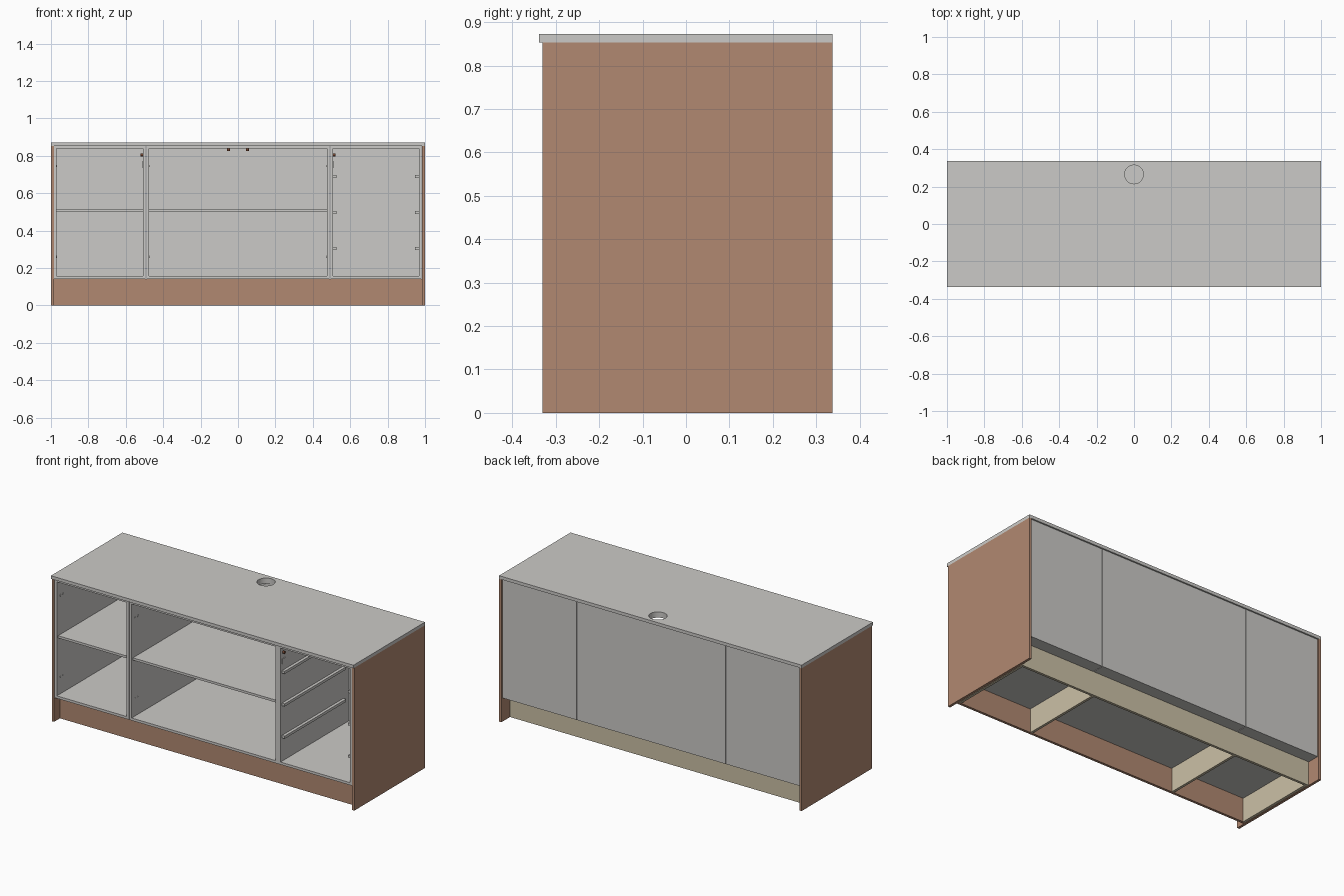
import bpy
import math
from mathutils import Vector

cube = bpy.data.objects.get("Cube")
if cube:
    bpy.data.objects.remove(cube, do_unlink=True)


def material(name, rgb):
    mat = bpy.data.materials.new(name)
    mat.use_nodes = True
    mat.diffuse_color = (*rgb, 1)
    mat.node_tree.nodes["Principled BSDF"].inputs["Base Color"].default_value = (*rgb, 1)
    return mat


GREY = material("light grey laminate", (0.60, 0.59, 0.57))
WOOD = material("brown wood", (0.44, 0.25, 0.165))
BEIGE = material("beige board", (0.60, 0.53, 0.38))
RUST = material("dark rust metal", (0.18, 0.06, 0.03))


def box(name, x, y, z, mat):
    """Box given by its (low, high) range on each axis."""
    lo, hi = Vector((x[0], y[0], z[0])), Vector((x[1], y[1], z[1]))
    bpy.ops.mesh.primitive_cube_add(size=1, location=(lo + hi) / 2)
    ob = bpy.context.object
    ob.name = name
    ob.scale = hi - lo
    bpy.ops.object.transform_apply(location=False, rotation=False, scale=True)
    ob.data.materials.append(mat)
    return ob


def disc(name, centre, radius, depth, axis, mat, sides=16):
    """Short cylinder along the x or z axis."""
    turn = (0, math.pi / 2, 0) if axis == "x" else (0, 0, 0)
    bpy.ops.mesh.primitive_cylinder_add(vertices=sides, radius=radius, depth=depth,
                                        location=centre, rotation=turn)
    ob = bpy.context.object
    ob.name = name
    bpy.ops.object.shade_smooth_by_angle()
    if mat:
        ob.data.materials.append(mat)
    return ob


# Main levels and depths
FRONT, BACK = -0.325, 0.328
BASE, TOP = 0.142, 0.853
T = 0.015

# Worktop and outer side panels
worktop = box("worktop", (-1, 1), (-0.338, 0.337), (TOP, 0.872), GREY)
box("right_side_panel", (0.985, 1), (-0.33, 0.337), (0, TOP), WOOD)
box("left_side_panel", (-1, -0.985), (-0.33, 0.337), (0, TOP), WOOD)


# Three open carcasses standing side by side
def carcass(name, x0, x1):
    inner = (x0 + T, x1 - T)
    box(name + "_wall_a", (x0, x0 + T), (FRONT, BACK), (BASE, TOP), GREY)
    box(name + "_wall_b", (x1 - T, x1), (FRONT, BACK), (BASE, TOP), GREY)
    box(name + "_floor", inner, (FRONT, BACK), (BASE, BASE + T), GREY)
    box(name + "_back", inner, (BACK - 0.008, BACK), (BASE + T, TOP - T), GREY)
    return box(name + "_ceiling", inner, (FRONT, BACK), (TOP - T, TOP), GREY)


carcass("cupboard", -0.985, -0.4935)
centre_ceiling = carcass("centre", -0.4905, 0.4905)
carcass("drawer_unit", 0.4935, 0.982)

for name, x in (("cupboard_shelf", (-0.97, -0.5085)), ("centre_shelf", (-0.4755, 0.4755))):
    box(name, x, (FRONT + 0.012, BACK - 0.008), (0.498, 0.512), GREY)

# Cable hole through worktop and centre ceiling
cutter = disc("cable_hole_cutter", (0, 0.265, 0.855), 0.05, 0.2, "z", None, 40)
cutter.hide_render = True
cutter.hide_viewport = True
for ob in (worktop, centre_ceiling):
    mod = ob.modifiers.new("cable_hole", "BOOLEAN")
    mod.operation = "DIFFERENCE"
    mod.solver = "EXACT"
    mod.object = cutter

# Plinth: wooden toe kick, rear board and cross members
box("toe_kick", (-0.985, 0.985), (-0.275, -0.26), (0, BASE), WOOD)
box("rear_plinth", (-0.985, 0.985), (0.24, 0.255), (0, BASE), BEIGE)
for x in (-0.975, -0.485, 0.485, 0.975):
    box("plinth_cross_member", (x - 0.0075, x + 0.0075), (-0.26, 0.24), (0, BASE), BEIGE)

# Drawer runners on both walls of the drawer unit
for z in (0.303, 0.496, 0.69):
    for x in ((0.5085, 0.526), (0.946, 0.967)):
        box("drawer_runner", x, (-0.31, 0.27), (z - 0.008, z + 0.008), GREY)

# Rust coloured catches under the ceiling and on the inner walls
for x in (-0.05, 0.05):
    disc("centre_catch", (x, -0.295, 0.832), 0.008, 0.012, "z", RUST)
for side in (-1, 1):
    disc("wall_catch", (side * 0.5145, -0.3, 0.805), 0.008, 0.012, "x", RUST)
    box("catch_plate", sorted((side * 0.5085, side * 0.5125)), (-0.31, -0.28), (0.737, 0.768), GREY)

# Hinge buttons on the cupboard and centre walls
for wall in (-0.9695, -0.475, 0.475):
    for z in (0.26, 0.745):
        for y in (-0.29, -0.265):
            disc("hinge_button", (wall, y, z), 0.006, 0.003, "x", GREY)
